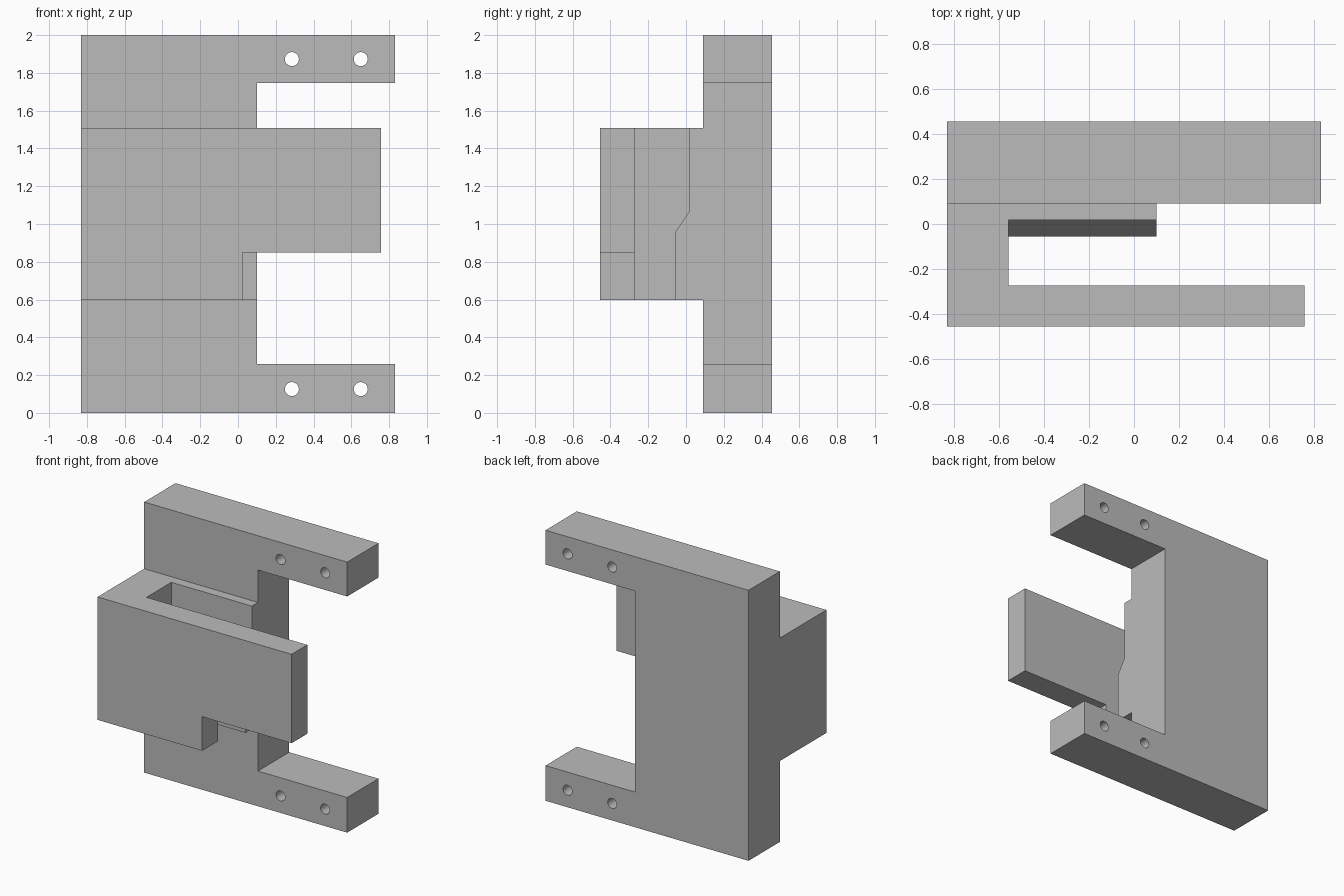
import bpy, bmesh, math

if "Cube" in bpy.data.objects:
    bpy.data.objects.remove(bpy.data.objects["Cube"])

def prism(name, profile, axis, lo, hi):
    """Extrude a 2D profile along an axis: x uses (y,z), y uses (x,z), z uses (x,y)."""
    place = {'x': lambda a, b, t: (t, a, b),
             'y': lambda a, b, t: (a, t, b),
             'z': lambda a, b, t: (a, b, t)}[axis]
    bm = bmesh.new()
    face = bm.faces.new([bm.verts.new(place(a, b, lo)) for a, b in profile])
    ext = bmesh.ops.extrude_face_region(bm, geom=[face])
    verts = [g for g in ext['geom'] if isinstance(g, bmesh.types.BMVert)]
    bmesh.ops.translate(bm, verts=verts, vec=place(0, 0, hi - lo))
    bmesh.ops.recalc_face_normals(bm, faces=bm.faces)
    mesh = bpy.data.meshes.new(name)
    bm.to_mesh(mesh)
    bm.free()
    ob = bpy.data.objects.new(name, mesh)
    bpy.context.collection.objects.link(ob)
    return ob

def combine(target, other, operation):
    """Boolean another solid into the target, then discard it."""
    other.hide_render = True
    mod = target.modifiers.new('bool', 'BOOLEAN')
    mod.operation, mod.solver, mod.object = operation, 'EXACT', other
    bpy.context.view_layer.objects.active = target
    bpy.ops.object.modifier_apply(modifier=mod.name)
    bpy.data.objects.remove(other, do_unlink=True)

def rect(a0, a1, b0, b1):
    return [(a0, b0), (a1, b0), (a1, b1), (a0, b1)]

# C-shaped mounting plate at the back
bracket = prism('mounting_bracket', [
    (-.83, 0), (.83, 0), (.83, .26), (.1, .26),
    (.1, 1.746), (.83, 1.746), (.83, 2), (-.83, 2)], 'y', .09, .455)

# U-shaped front: side spine and front wall, sunk into the plate
hook = prism('front_hook', [
    (-.83, .25), (-.83, -.455), (.757, -.455), (.757, -.272),
    (-.558, -.272), (-.558, .25)], 'z', .598, 1.507)

# Corner notch under the free end of the front wall
combine(hook, prism('notch_cutter', rect(.025, .9, .5, .85), 'y', -.6, -.1), 'DIFFERENCE')
combine(bracket, hook, 'UNION')

# Stepped pad with a sloped ledge inside the slot
pad = prism('stepped_pad', [
    (.25, .598), (-.055, .598), (-.055, .96), (.018, 1.07), (.018, 1.507), (.25, 1.507)],
    'x', -.7, .1)
combine(bracket, pad, 'UNION')

# Two screw holes in each arm
circle = [(math.cos(i * math.tau / 32) * .037, math.sin(i * math.tau / 32) * .037) for i in range(32)]
for x in (.285, .65):
    for z in (.126, 1.873):
        drill = prism('hole_cutter', [(x + a, z + b) for a, b in circle], 'y', 0, .6)
        combine(bracket, drill, 'DIFFERENCE')

# Mid-grey finish
grey = bpy.data.materials.new('mid_grey')
grey.diffuse_color = (.5, .5, .5, 1)
grey.use_nodes = True
grey.node_tree.nodes["Principled BSDF"].inputs["Base Color"].default_value = grey.diffuse_color
bracket.data.materials.clear()
bracket.data.materials.append(grey)
for poly in bracket.data.polygons:
    poly.material_index = 0

# Smooth hole walls, crisp edges
bpy.ops.object.select_all(action='DESELECT')
bracket.select_set(True)
bpy.context.view_layer.objects.active = bracket
bpy.ops.object.shade_smooth_by_angle(angle=math.radians(30))
